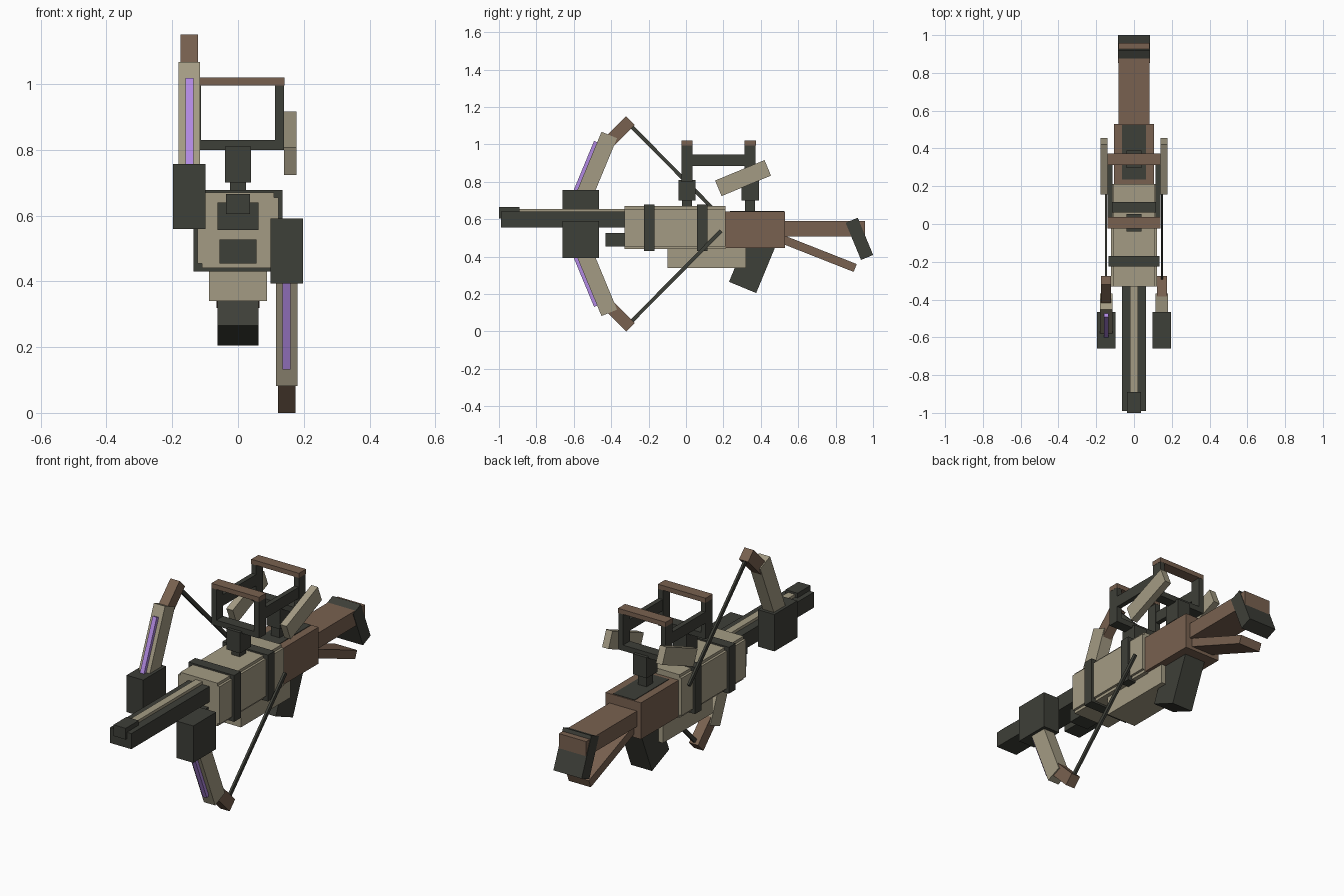
import bpy
import bmesh
from math import radians
from mathutils import Matrix, Vector

default_cube = bpy.data.objects.get("Cube")
if default_cube:
    bpy.data.objects.remove(default_cube, do_unlink=True)


def make_material(name, red, green, blue):
    material = bpy.data.materials.new(name)
    material.use_nodes = True
    colour = (red, green, blue, 1)
    material.diffuse_color = colour
    shader = next(n for n in material.node_tree.nodes if n.type == 'BSDF_PRINCIPLED')
    shader.inputs["Base Color"].default_value = colour
    return material


tan = make_material("tan plating", .37, .33, .23)
dark = make_material("dark metal", .048, .05, .04)
brown = make_material("brown wood", .19, .12, .08)
purple = make_material("purple glow", .44, .25, .76)


def tilted_box(name, material, centre, size, tilt=0):
    """Box of the given size, turned about the x axis by tilt degrees."""
    mesh = bpy.data.meshes.new(name)
    bm = bmesh.new()
    bmesh.ops.create_cube(bm, size=1)
    bmesh.ops.scale(bm, verts=bm.verts, vec=Vector(size))
    bmesh.ops.rotate(bm, verts=bm.verts, matrix=Matrix.Rotation(radians(tilt), 3, 'X'))
    bm.to_mesh(mesh)
    bm.free()
    mesh.materials.append(material)
    part = bpy.data.objects.new(name, mesh)
    part.location = centre
    bpy.context.collection.objects.link(part)
    return part


def block(name, material, half_width, back_front, bottom_top, x=0):
    """Upright box from its y range and z range, centred on x."""
    (y_low, y_high), (z_low, z_high) = back_front, bottom_top
    return tilted_box(name, material,
                      (x, (y_low + y_high) / 2, (z_low + z_high) / 2),
                      (half_width * 2, y_high - y_low, z_high - z_low))


# Barrel with its top rail and front sight
block("barrel", dark, .0625, (-.99, -.32), (.557, .64))
block("barrel_rail", tan, .02, (-.9, -.32), (.63, .655))
block("front_sight", dark, .036, (-1, -.89), (.605, .665))
block("lower_barrel", dark, .056, (-.43, -.32), (.455, .527))

# Body with notched corners, made of a tall and a wide block
block("body_tall", tan, .11, (-.33, .212), (.44, .67))
block("body_wide", tan, .123, (-.33, .212), (.455, .655))
for band_name, band_y in (("front_band", -.197), ("rear_band", .088)):
    block(band_name, dark, .135, (band_y - .028, band_y + .028), (.43, .678))
block("body_underside", tan, .0875, (-.1, .32), (.34, .46))

# Stock and grip
block("stock_base", brown, .105, (.21, .53), (.445, .64))
block("stock_top_plate", dark, .063, (.235, .525), (.637, .643))
block("stock_arm", brown, .081, (.52, .958), (.507, .59))
tilted_box("stock_strut", brown, (.0, .7, .42), (.13, .44, .045), -21.5)
tilted_box("stock_butt", dark, (.0, .927, .495), (.167, .07, .215), 22.5)
tilted_box("grip", dark, (.0, .36, .374), (.124, .157, .3), -22.5)

# Raised sight: two hoops on posts, joined by side bars
for end, hoop_y in (("front", .006), ("rear", .343)):
    def span(half):
        return hoop_y - half, hoop_y + half
    block(end + "_sight_stem", dark, .025, span(.027), (.63, .71))
    block(end + "_sight_post", dark, .04, span(.046), (.7, .81))
    block(end + "_hoop_base", dark, .14, span(.029), (.8, .83))
    block(end + "_hoop_top", brown, .141, span(.03), (.995, 1.02))
    for label, side in (("left", 1), ("right", -1)):
        block(end + "_hoop_" + label, dark, .014, span(.029), (.82, 1), side * .126)

for label, side in (("left", 1), ("right", -1)):
    block("sight_bar_" + label, dark, .013, (.02, .33), (.885, .945), side * .126)
    tilted_box("side_plate_" + label, tan, (side * .159, .305, .82),
               (.038, .286, .09), 22.5)

# Bow limbs: upper on the right, lower on the left, turned half way round
LIMB_X = .148
LIMB_MIDDLE = .575
for label, turn in (("upper", 1), ("lower", -1)):
    def limb_part(name, material, y, z, size, tilt=0):
        height = LIMB_MIDDLE + turn * (z - LIMB_MIDDLE)
        tilted_box(label + "_" + name, material,
                   (-turn * LIMB_X, y, height), size, turn * tilt)

    limb_part("limb_block", dark, -.562, .658, (.098, .194, .197))
    limb_part("limb", tan, -.479, .884, (.066, .09, .36), -22.5)
    limb_part("limb_glow", purple, -.537, .875, (.024, .026, .3), -22.5)
    limb_part("limb_tip", brown, -.354, 1.071, (.054, .065, .16), -45)
    limb_part("string", dark, -.055, .8575, (.012, .02, .69), 44.7)
